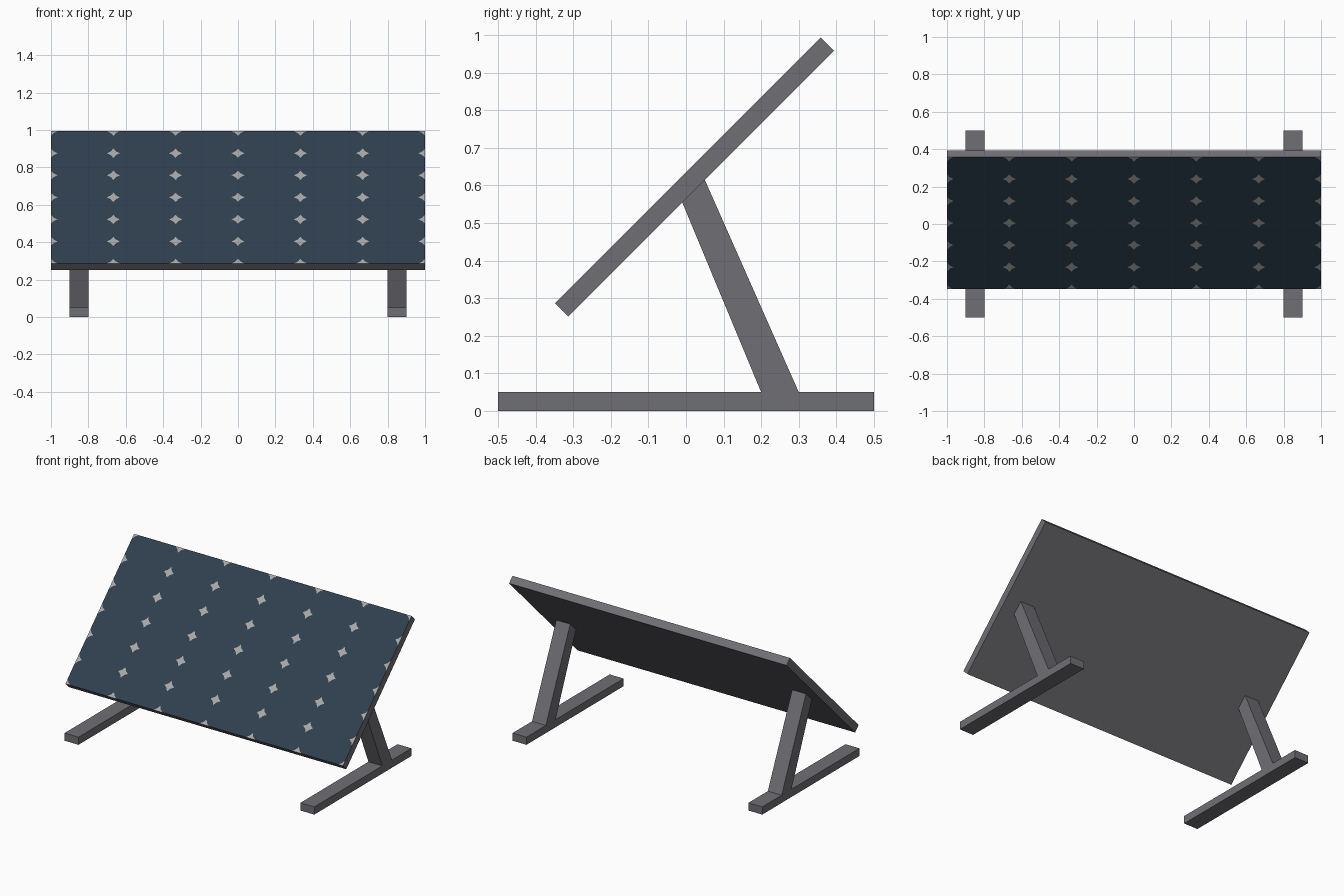
import bpy, bmesh, math
from mathutils import Matrix

if "Cube" in bpy.data.objects:
    bpy.data.objects.remove(bpy.data.objects["Cube"])


def material(name, rgb):
    def lin(v):
        v /= 255
        return v / 12.92 if v <= 0.04045 else ((v + 0.055) / 1.055) ** 2.4
    m = bpy.data.materials.new(name)
    m.diffuse_color = (*[lin(v) for v in rgb], 1)
    m.use_nodes = True
    m.node_tree.nodes["Principled BSDF"].inputs["Base Color"].default_value = m.diffuse_color
    return m


GREY = material("frame grey", (112, 111, 117))
BLUE = material("cell blue", (47, 63, 80))
LIGHT = material("cell gap light grey", (168, 168, 167))


def finish(name, bm, mats):
    me = bpy.data.meshes.new(name)
    bm.to_mesh(me)
    bm.free()
    for m in mats:
        me.materials.append(m)
    ob = bpy.data.objects.new(name, me)
    bpy.context.collection.objects.link(ob)
    return ob


def side_profile(name, pts, x0, x1):
    """Extrude a (y, z) outline from x0 to x1."""
    bm = bmesh.new()
    f = bm.faces.new([bm.verts.new((x0, y, z)) for y, z in pts])
    new = bmesh.ops.extrude_face_region(bm, geom=[f])["geom"]
    bmesh.ops.translate(bm, vec=(x1 - x0, 0, 0),
                        verts=[v for v in new if isinstance(v, bmesh.types.BMVert)])
    bmesh.ops.recalc_face_normals(bm, faces=bm.faces)
    return finish(name, bm, [GREY])


# Feet and slanted legs, one pair per side
for side, x0 in (("left", -0.9), ("right", 0.8)):
    side_profile(side + "_foot", [(-0.5, 0), (0.5, 0), (0.5, 0.05), (-0.5, 0.05)], x0, x0 + 0.1)
    side_profile(side + "_leg", [(0.2, 0.05), (0.3, 0.05), (0.05, 0.615), (-0.01, 0.555)], x0, x0 + 0.1)

# Tilted panel: a thin slab whose front is tiled with corner-cut cells
T = 0.025
bm = bmesh.new()
bmesh.ops.create_cube(bm, size=1, matrix=Matrix.Diagonal((2, 1, 2 * T, 1)))
front = [f for f in bm.faces if f.calc_center_median().z > T * 0.9]
bmesh.ops.delete(bm, geom=front, context='FACES_ONLY')

N, CUT, MID = 6, 0.035, 0.4
W, H = 2 / N, 1 / N


def face(pts, index):
    f = bm.faces.new([bm.verts.new((x, y, T)) for x, y in pts])
    if f.normal.z < 0 or (f.normal_update() or f.normal.z < 0):
        f.normal_flip()
    f.material_index = index


for i in range(N):
    for j in range(N):
        cx, cy = -1 + (i + 0.5) * W, -0.5 + (j + 0.5) * H
        outline = []
        for n, (sx, sy) in enumerate(((1, 1), (-1, 1), (-1, -1), (1, -1))):
            px, py = cx + sx * W / 2, cy + sy * H / 2
            arc = [(px, py - sy * CUT),
                   (px - sx * CUT * MID, py - sy * CUT * MID),
                   (px - sx * CUT, py)]
            face([(px, py)] + arc, 2)          # light gap at the cell corner
            outline += arc if n % 2 == 0 else arc[::-1]
        face(outline, 1)                       # blue cell

bmesh.ops.remove_doubles(bm, verts=bm.verts, dist=1e-5)
panel = finish("solar_panel", bm, [GREY, BLUE, LIGHT])
panel.location = (0, 0.0225, 0.6225)
panel.rotation_euler = (math.radians(45), 0, 0)
